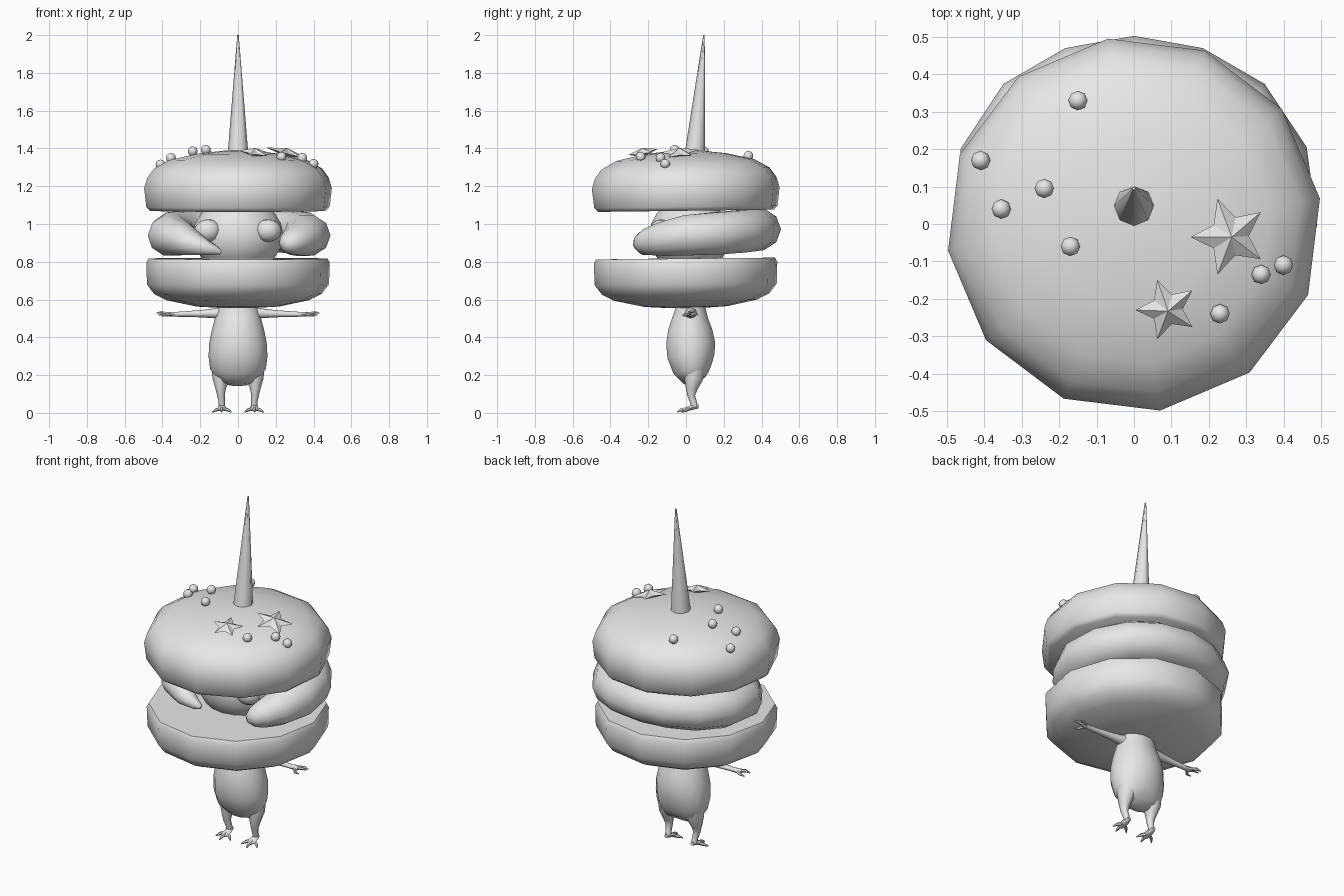
import bpy, bmesh, math
from mathutils import Vector, Matrix

if "Cube" in bpy.data.objects:
    bpy.data.objects.remove(bpy.data.objects["Cube"])

grey = bpy.data.materials.new("plain_grey")
grey.diffuse_color = (0.8, 0.8, 0.8, 1)
grey.use_nodes = True
grey.node_tree.nodes["Principled BSDF"].inputs["Base Color"].default_value = grey.diffuse_color
X, Y, Z = Vector((1, 0, 0)), Vector((0, 1, 0)), Vector((0, 0, 1))


def finish(name, bm, smooth=True):
    bmesh.ops.recalc_face_normals(bm, faces=bm.faces)
    mesh = bpy.data.meshes.new(name)
    bm.to_mesh(mesh)
    bm.free()
    mesh.materials.append(grey)
    ob = bpy.data.objects.new(name, mesh)
    bpy.context.collection.objects.link(ob)
    if smooth:
        bpy.ops.object.select_all(action='DESELECT')
        ob.select_set(True)
        bpy.context.view_layer.objects.active = ob
        bpy.ops.object.shade_smooth_by_angle(angle=math.radians(50))
    return ob


def skin(bm, rings):
    """Bridge successive rings and cap both ends."""
    loops = [[bm.verts.new(p) for p in ring] for ring in rings]
    n = len(loops[0])
    for a, b in zip(loops, loops[1:]):
        for i in range(n):
            j = (i + 1) % n
            bm.faces.new((a[i], a[j], b[j], b[i]))
    bm.faces.new(loops[0][::-1])
    bm.faces.new(loops[-1])


def tube(bm, pts, sides=8, ref=Z):
    """Points are (x, y, z, radius across, radius along ref)."""
    centres = [Vector(p[:3]) for p in pts]
    rings = []
    for i, p in enumerate(pts):
        t = (centres[min(i + 1, len(pts) - 1)] - centres[max(i - 1, 0)]).normalized()
        side = t.cross(ref).normalized()
        up = side.cross(t)
        ring = []
        for k in range(sides):
            a = 2 * math.pi * k / sides
            ring.append(centres[i] + side * p[3] * math.cos(a) + up * p[4] * math.sin(a))
        rings.append(ring)
    skin(bm, rings)


def cookie(name, profile, turn, tilt):
    """Twelve-sided round slab from a (radius, height) profile."""
    bm = bmesh.new()
    rings = [[(r * math.cos(turn + k * math.pi / 6), r * math.sin(turn + k * math.pi / 6), z)
              for k in range(12)] for r, z in profile]
    skin(bm, rings)
    mid = Vector((0, 0, profile[0][1]))
    bmesh.ops.rotate(bm, verts=bm.verts, cent=mid, matrix=Matrix.Rotation(tilt, 3, 'X'))
    return finish(name, bm)


def ball(name, loc, size, seg=8, rings=6):
    bm = bmesh.new()
    bmesh.ops.create_uvsphere(bm, u_segments=seg, v_segments=rings, radius=1)
    bmesh.ops.scale(bm, verts=bm.verts, vec=size)
    bmesh.ops.translate(bm, verts=bm.verts, vec=loc)
    return finish(name, bm)


def star(name, loc, radius, tilt_x, tilt_y):
    bm = bmesh.new()
    rim = []
    for k in range(10):
        r = radius * (1 if k % 2 == 0 else 0.5)
        a = math.pi + k * math.pi / 5
        rim.append(bm.verts.new((r * math.cos(a), r * math.sin(a), 0)))
    top = bm.verts.new((0, 0, 0.025))
    low = bm.verts.new((0, 0, -0.02))
    for k in range(10):
        bm.faces.new((rim[k], rim[(k + 1) % 10], top))
        bm.faces.new((rim[(k + 1) % 10], rim[k], low))
    rot = Matrix.Rotation(tilt_x, 4, 'X') @ Matrix.Rotation(tilt_y, 4, 'Y')
    bmesh.ops.transform(bm, matrix=Matrix.Translation(loc) @ rot, verts=bm.verts)
    return finish(name, bm, smooth=False)


# Upper and lower cookies
cookie("top_cookie", [(0.2, 1.07), (0.47, 1.07), (0.49, 1.09), (0.502, 1.19), (0.485, 1.245),
                      (0.45, 1.293), (0.37, 1.338), (0.22, 1.372), (0.08, 1.388)],
       math.radians(8), 0.013)
cookie("bottom_cookie", [(0.1, 0.556), (0.22, 0.563), (0.38, 0.597), (0.445, 0.63), (0.483, 0.68),
                         (0.487, 0.795), (0.475, 0.817), (0.2, 0.818)],
       math.radians(4), 0.01)

# Curved filling with one thin and one blunt end
bm = bmesh.new()
path = [(-.09, -.215, .85, .012), (-.12, -.22, .86, .03), (-.19, -.21, .88, .055),
        (-.285, -.14, .915, .095), (-.355, 0, .94, .125), (-.34, .16, .95, .13),
        (-.26, .28, .96, .13), (-.14, .35, .968, .128), (0, .375, .972, .128),
        (.14, .35, .968, .128), (.26, .28, .96, .13), (.34, .16, .95, .13),
        (.365, 0, .94, .125), (.335, -.12, .92, .105), (.295, -.2, .905, .082),
        (.265, -.24, .895, .06), (.245, -.265, .89, .025)]
tube(bm, [(x, y, z, r, r * 0.9) for x, y, z, r in path], 10)
finish("curved_filling", bm)

# Head between the cookies, with two bulging eyes
ball("head", (0, 0.02, 0.94), (0.24, 0.215, 0.2), 16, 10)
for s in (-1, 1):
    ball("eye", (s * 0.16, -0.135, 0.965), (0.07, 0.055, 0.06), 12, 8)

# Pear-shaped body
bm = bmesh.new()
tube(bm, [(0, .07, .165, .075, .04), (0, .055, .185, .12, .075), (0, .035, .235, .148, .108),
          (0, .026, .30, .156, .128), (0, .025, .37, .152, .133), (0, .022, .44, .138, .12),
          (0, .022, .50, .122, .098), (0, .025, .56, .105, .08), (0, .025, .62, .1, .075)], 14, Y)
finish("body", bm)

for s in (-1, 1):
    # Arm with three fingers
    bm = bmesh.new()
    tube(bm, [(s * .07, .025, .53, .04, .035), (s * .125, .025, .527, .028, .026),
              (s * .2, .025, .525, .02, .019), (s * .32, .025, .522, .014, .013),
              (s * .36, .025, .523, .02, .012), (s * .38, .025, .523, .016, .009)])
    for dx, y, z in ((.405, -.012, .512), (.432, .02, .528), (.42, .055, .518)):
        tube(bm, [(s * .36, .025 + (y - .025) * .3, .522, .009, .009),
                  (s * (dx - .025), y, z + .004, .008, .008), (s * dx, y, z, .003, .003)], 6)
    finish("arm", bm)

    # Leg with three long toes
    bm = bmesh.new()
    tube(bm, [(s * .08, .045, .25, .06, .06), (s * .09, .04, .18, .046, .05),
              (s * .092, .03, .13, .028, .032), (s * .09, .028, .09, .02, .02),
              (s * .086, .04, .055, .016, .018), (s * .085, .045, .03, .018, .018)], 8, Y)
    tube(bm, [(s * .085, .066, .034, .01, .01), (s * .085, .04, .032, .02, .014),
              (s * .085, .005, .02, .024, .011), (s * .085, -.012, .014, .014, .007)])
    for tx, ty in ((.035, -.022), (.088, -.047), (.135, -.015)):
        tube(bm, [(s * .085, .02, .025, .011, .011),
                  (s * (tx * .65 + .03), ty + .018, .015, .009, .009),
                  (s * tx, ty, .004, .003, .003)], 6)
    finish("leg", bm)

# Leaning horn
bm = bmesh.new()
tube(bm, [(0, .047, 1.36, .056, .056), (0, .049, 1.39, .053, .053), (0, .095, 2.0, .004, .004)], 8, Y)
horn = finish("horn", bm)

# Round sprinkles
for x, y, z in ((-.15, .33, 1.36), (-.41, .17, 1.315), (-.24, .095, 1.385), (-.355, .04, 1.35),
                (-.17, -.06, 1.393), (.34, -.135, 1.35), (.4, -.11, 1.318), (.23, -.24, 1.355)):
    ball("sprinkle", (x, y, z), (.026, .026, .026))

# Star decorations
star("large_star", (.255, -.033, 1.378), .107, .08, .25)
star("small_star", (.088, -.228, 1.378), .085, .2, .12)
